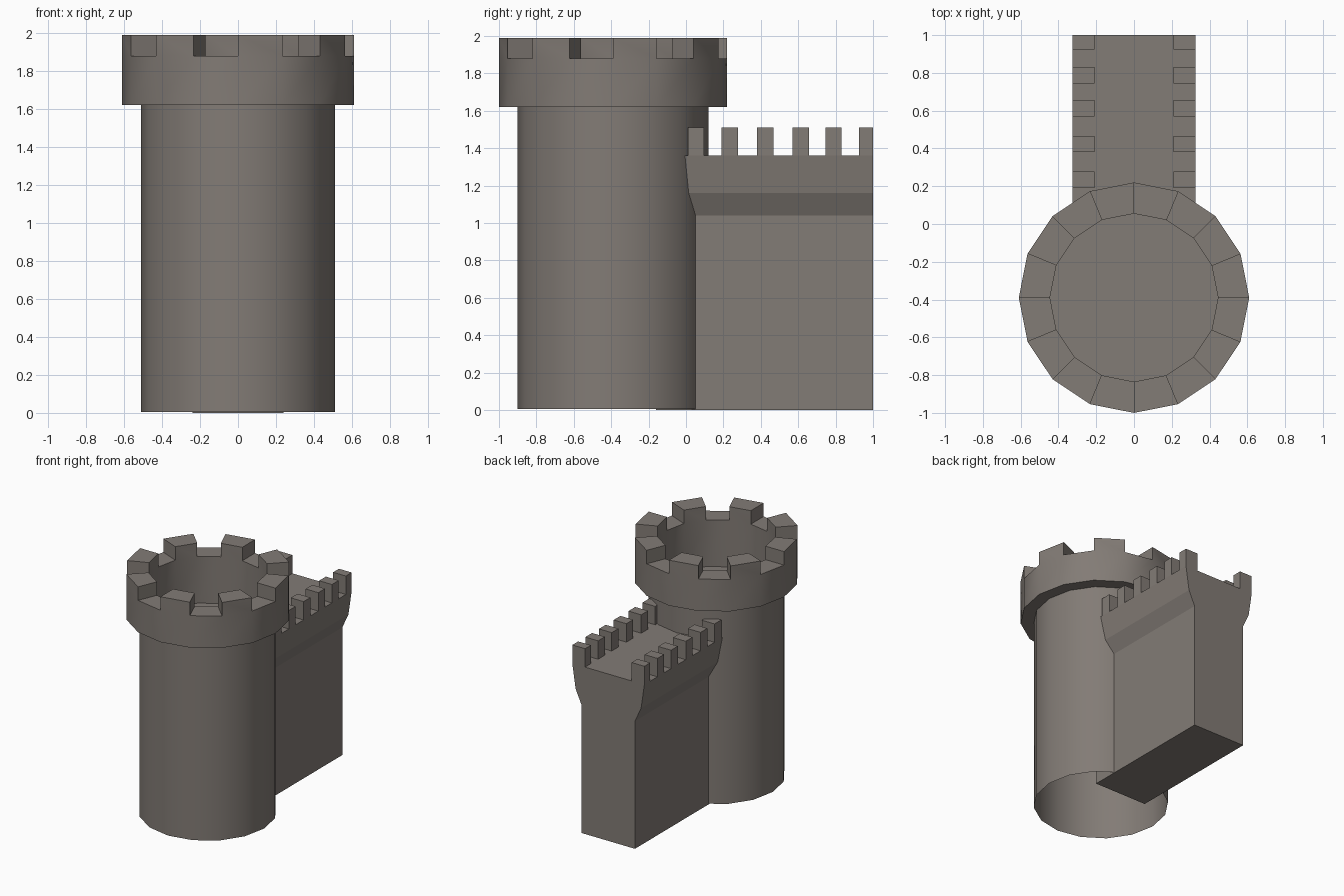
import bpy, bmesh, math

if "Cube" in bpy.data.objects:
    bpy.data.objects.remove(bpy.data.objects["Cube"])

stone = bpy.data.materials.new("grey_stone")
stone.diffuse_color = (0.225, 0.2, 0.18, 1)
stone.use_nodes = True
stone.node_tree.nodes["Principled BSDF"].inputs["Base Color"].default_value = stone.diffuse_color


def finish(bm, name):
    bmesh.ops.recalc_face_normals(bm, faces=bm.faces)
    me = bpy.data.meshes.new(name)
    bm.to_mesh(me)
    bm.free()
    me.materials.append(stone)
    ob = bpy.data.objects.new(name, me)
    bpy.context.collection.objects.link(ob)
    return ob


def box(bm, x0, x1, y0, y1, z0, z1):
    r = bmesh.ops.create_cube(bm, size=1)
    for v in r["verts"]:
        v.co.x = x0 if v.co.x < 0 else x1
        v.co.y = y0 if v.co.y < 0 else y1
        v.co.z = z0 if v.co.z < 0 else z1


# Round tower: a turned profile, open below, with a sunken floor in the crown
N, CY = 16, -0.39
profile = [(0.51, 0.005), (0.51, 1.62), (0.61, 1.62),
           (0.61, 1.88), (0.445, 1.88), (0.445, 1.5)]
bm = bmesh.new()
rings = []
for r, z in profile:
    rings.append([bm.verts.new((r * math.cos(math.tau * i / N),
                                CY + r * math.sin(math.tau * i / N), z))
                  for i in range(N)])
rim = []
for k in range(len(rings) - 1):
    a, b = rings[k], rings[k + 1]
    for i in range(N):
        j = (i + 1) % N
        f = bm.faces.new((a[i], a[j], b[j], b[i]))
        if k == 3 and i % 2 == 0:
            rim.append(f)
bm.faces.new(rings[-1])
bmesh.ops.recalc_face_normals(bm, faces=bm.faces)
# Raise every second rim face into a battlement
for f in bmesh.ops.extrude_discrete_faces(bm, faces=rim)["faces"]:
    for v in f.verts:
        v.co.z = 1.99
tower = finish(bm, "round_tower")
bpy.context.view_layer.objects.active = tower
tower.select_set(True)
bpy.ops.object.shade_smooth_by_angle(angle=math.radians(30))
tower.select_set(False)

# Curtain wall: flared cross-section pushed along y
half = [(0.24, 0), (0.24, 1.04), (0.295, 1.16), (0.325, 1.36)]
outline = half + [(-x, z) for x, z in reversed(half)]
bm = bmesh.new()
ends = [[bm.verts.new((x, y, z)) for x, z in outline] for y in (-0.16, 1.0)]
for e in ends:
    bm.faces.new(e)
for i in range(len(outline)):
    j = (i + 1) % len(outline)
    bm.faces.new((ends[0][i], ends[0][j], ends[1][j], ends[1][i]))
finish(bm, "curtain_wall")

# Wall battlements on both edges
bm = bmesh.new()
for y in (0.01, 0.19, 0.38, 0.57, 0.745, 0.925):
    y1 = min(y + 0.087, 1.0)
    box(bm, 0.21, 0.325, y, y1, 1.36, 1.51)
    box(bm, -0.325, -0.21, y, y1, 1.36, 1.51)
finish(bm, "wall_battlements")
